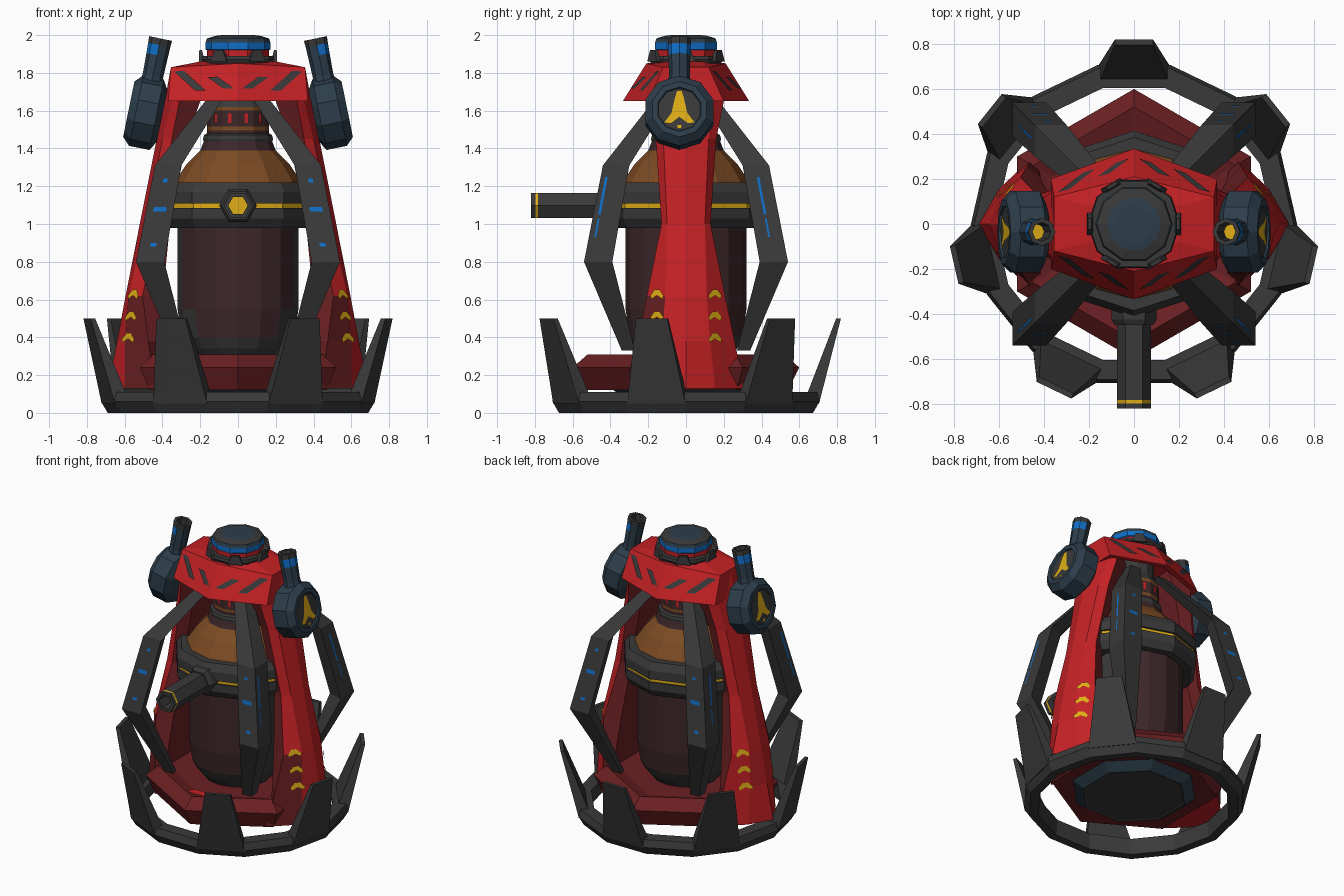
import bpy, bmesh
from math import sin, cos, tau, radians
from mathutils import Vector, Matrix

cube = bpy.data.objects.get("Cube")
if cube:
    bpy.data.objects.remove(cube)


def make_mat(name, r, g, b):
    m = bpy.data.materials.new(name)
    m.use_nodes = True
    m.diffuse_color = (r, g, b, 1)
    m.node_tree.nodes["Principled BSDF"].inputs["Base Color"].default_value = (r, g, b, 1)
    return m


DARK, RED, DEEP, SLATE, BROWN, MAROON, YELLOW, BLUE = range(8)
MATS = [make_mat("dark grey", .041, .041, .041), make_mat("bright red", .55, .015, .018),
        make_mat("deep red", .145, .014, .016), make_mat("slate", .026, .048, .07),
        make_mat("brown", .2, .07, .017), make_mat("maroon", .047, .02, .022),
        make_mat("yellow", .74, .42, .008), make_mat("blue", .005, .155, .57)]


def finish(name, bm):
    me = bpy.data.meshes.new(name)
    bm.to_mesh(me)
    bm.free()
    for m in MATS:
        me.materials.append(m)
    ob = bpy.data.objects.new(name, me)
    bpy.context.collection.objects.link(ob)
    return ob


def loft(name, rings, mat, caps=True, loop=False, matrix=None):
    """Skin rings of points; mat is an index or a rule mat(ring, side)."""
    rule = mat if callable(mat) else lambda i, j: mat
    bm = bmesh.new()
    vs = [[bm.verts.new(p) for p in ring] for ring in rings]
    n, k = len(vs[0]), len(vs)
    for i in range(k if loop else k - 1):
        a, b = vs[i], vs[(i + 1) % k]
        for j in range(n):
            f = bm.faces.new((a[j], a[(j + 1) % n], b[(j + 1) % n], b[j]))
            f.material_index = rule(i, j)
    if caps and not loop:
        bm.faces.new(vs[0][::-1]).material_index = rule(0, 0)
        bm.faces.new(vs[-1]).material_index = rule(k - 1, 0)
    bmesh.ops.recalc_face_normals(bm, faces=bm.faces)
    if matrix:
        bm.transform(matrix)
    return finish(name, bm)


def lathe(name, profile, mat, sides, phase=0, **kw):
    """Revolve (radius, height) points; a list of materials gives one per band."""
    p = radians(phase)
    rings = [[(r * cos(p + tau * j / sides), r * sin(p + tau * j / sides), z)
              for j in range(sides)] for r, z in profile]
    rule = (lambda i, j: mat[min(i, len(mat) - 1)]) if isinstance(mat, list) else mat
    return loft(name, rings, rule, **kw)


def plate(name, pts, mat, hint):
    """Thin painted detail facing the hint direction."""
    bm = bmesh.new()
    f = bm.faces.new([bm.verts.new(p) for p in pts])
    f.normal_update()
    if f.normal.dot(Vector(hint)) < 0:
        f.normal_flip()
    f.material_index = mat
    return finish(name, bm)


def frame(x, z, origin):
    x, z = Vector(x).normalized(), Vector(z).normalized()
    m = Matrix((x, z.cross(x), z)).transposed().to_4x4()
    m.translation = origin
    return m


def lerp(a, b, t):
    return [p + (q - p) * t for p, q in zip(a, b)]


SIDES = (-1, 1)
CORNERS = [(sx, sy) for sx in SIDES for sy in SIDES]

# Ground ring with seven claws
lathe("ground_ring", [(.69, 0), (.725, .06), (.71, .11), (.62, .11), (.63, 0)], DARK, 14, loop=True)
for k in range(7):
    claw = [[(r0, -w, z), (r1, -w, z), (r1, w, z), (r0, w, z)] for z, r0, r1, w in
            [(.05, .61, .705, .158), (.11, .645, .72, .148), (.5, .795, .82, .085)]]
    loft("claw", claw, DARK, matrix=Matrix.Rotation(radians(90) + tau * k / 7, 4, 'Z'))

# Hexagonal base tray and underside
lathe("base_tray", [(.54, .12), (.6, .24), (.52, .31), (.42, .28)], DEEP, 6, 90)
lathe("base_underside", [(.33, .075), (.345, .07), (.43, .13)], [DARK, SLATE], 8, 22.5)
plate("base_accent", [(-.07, -.48, .312), (.07, -.48, .312), (.05, -.42, .312), (-.05, -.42, .312)],
      RED, (0, 0, 1))


# Bottle: body, shoulder, neck
def body_colour(i, j):
    grey_sides = (0, 1, 6, 7) if i == 2 else (0, 7)
    return DARK if i < 2 or j % 8 in grey_sides else MAROON


lathe("bottle_body", [(.22, .28), (.27, .34), (.3, .4), (.32, .55), (.32, 1.0)], body_colour, 16)
lathe("bottle_shoulder", [(.345, 1.19), (.33, 1.23), (.27, 1.32), (.2, 1.39), (.18, 1.44)],
      [BROWN, BROWN, BROWN, MAROON], 12)
lathe("bottle_neck", [(.18, 1.43), (.185, 1.45), (.18, 1.47), (.165, 1.48), (.165, 1.495), (.165, 1.515),
                      (.165, 1.6), (.165, 1.62), (.13, 1.68), (.13, 1.82)],
      [DARK, DARK, DARK, MAROON, BROWN, MAROON, BROWN, DARK, DARK], 12)
for k in range(12):
    tick = [(.166, y, z) for y, z in [(-.009, 1.535), (.009, 1.535), (.009, 1.585), (-.009, 1.585)]]
    ob = plate("neck_tick", tick, RED, (1, 0, 0))
    ob.rotation_euler.z = tau * (k + .5) / 12

# Band round the bottle, with a coloured groove, and the front nozzle
lathe("bottle_band", [(.33, .98), (.38, .98), (.415, 1.03), (.415, 1.084), (.4, 1.084), (.4, 1.108),
                      (.415, 1.108), (.415, 1.17), (.385, 1.22), (.32, 1.22)],
      [DARK] * 4 + [YELLOW] + [DARK] * 5, 10, 90, loop=True)
nozzle = frame((0, 0, 1), (0, -1, 0), (0, 0, 1.098))
lathe("nozzle_flange", [(.1, .36), (.1, .425), (.085, .45)], DARK, 6, 30, matrix=nozzle)
lathe("nozzle", [(.076, .4), (.076, .783), (.076, .797), (.076, .82), (.052, .82), (.052, .6)],
      [DARK, YELLOW, DARK, DARK, DARK, YELLOW], 6, 30, matrix=nozzle)

# Four bent struts with a ridge on the corner, and their painted lines
STRUT = [(.15, 1.68, .08), (.44, 1.31, .14), (.54, .8, .15), (.34, .33, .07)]


def strut_mark(lo, hi, w, shift=0):
    """Corners of a mark on a strut face: across, out, height."""
    pts = []
    for z, e in [(lo, -w), (lo, w), (hi, w), (hi, -w)]:
        c, _, s = lerp(STRUT[1], STRUT[2], (1.31 - z) / .51)
        pts.append((c - s / 2 + e + shift, c + .003, z))
    return pts


for sx, sy in CORNERS:
    rings = [[(sx * a, sy * b, z) for a, b in
              [(c, c), (c - s, c), (c - .75 * s, c - .75 * s), (c, c - s)]] for c, z, s in STRUT]
    loft("strut", rings, DARK)
    for lo, hi, w in [(.88, .9, .016), (1.065, 1.09, .034), (1.22, 1.24, .012)]:
        plate("strut_dash", [(sx * a, sy * b, z) for a, b, z in strut_mark(lo, hi, w)], BLUE, (0, sy, 0))
    for lo, hi, w in [(.93, 1.03, .005), (1.05, 1.25, .007)]:
        mark = strut_mark(lo, hi, w, .04 if sy < 0 else 0)
        plate("strut_line", [(sx * b, sy * a, z) for a, b, z in mark], BLUE, (sx, 0, 0))

# Two ridged legs: height, ridge x, knee x and y, edge x and y, inner x
LEG = [(.13, .69, .6, .155, .44, .31, .42), (.38, .64, .597, .127, .475, .257, .415),
       (.62, .595, .58, .11, .505, .207, .398), (1.0, .52, .49, .1, .43, .13, .36),
       (1.45, .43, .4, .12, .35, .16, .27), (1.65, .388, .35, .15, .31, .2, .2),
       (1.83, .355, .33, .09, .29, .12, .19)]
CHEVRON = [(-.035, -.008), (-.013, .022), (.013, .022), (.035, -.008), (.03, -.028), (0, -.008), (-.03, -.028)]


def leg_colour(i, j):
    lower_front = i < 2 and j == 5
    return DEEP if j in (2, 3, 4) or lower_front else RED


for sx in SIDES:
    rings = []
    for z, r, kx, ky, ex, ey, n in LEG:
        half = [(kx, ky), (ex, ey), (n, ey * .8)]
        section = [(r, 0)] + half + [(x, -y) for x, y in half[::-1]]
        rings.append([(sx * x, y, z) for x, y in section])
    loft("leg", rings, leg_colour)
    for sy in SIDES:
        for zc in (.4, .515, .63):
            pts = []
            for dy, dz in CHEVRON:
                z = zc + dz
                low, high = next(p for p in zip(LEG, LEG[1:]) if z < p[1][0])
                _, _, kx, ky, ex, ey, _ = lerp(low, high, (z - low[0]) / (high[0] - low[0]))
                t = (.148 + dy - ky) / (ey - ky)
                x, y = lerp((kx, ky), (ex, ey), t)
                pts.append((sx * (x + .006), sy * (y + .006), z))
            plate("leg_chevron", pts, YELLOW, (sx, sy, 0))


# Hood bridging the legs, with slanted marks
def hexa(x, y, mid, z, zmid):
    return [(x, y, z), (0, mid, zmid), (-x, y, z), (-x, -y, z), (0, -mid, zmid), (x, -y, z)]


loft("hood", [hexa(.3, .1, .17, 1.78, 1.78), hexa(.34, .18, .3, 1.65, 1.65),
              hexa(.37, .2, .335, 1.65, 1.65), hexa(.355, .12, .21, 1.83, 1.85),
              hexa(.2, .08, .14, 1.86, 1.86)], RED)
for sx, sy in CORNERS:
    for u0, v0, u1, v1 in [(.06, .32, .45, .65), (.47, .28, .95, .85)]:
        pts = []
        for u, v in [(u0, v0), (u0 + .15, v0), (u1, v1), (u1 - .15, v1)]:
            low = lerp((0, .335, 1.65), (.37, .2, 1.65), u)
            top = lerp((0, .21, 1.85), (.355, .12, 1.83), u)
            x, y, z = lerp(low, top, v)
            pts.append((sx * x, sy * (y + .004), z + .004))
        plate("hood_mark", pts, DARK, (0, sy, .5))

# Cap on top with a lugged collar
lathe("cap", [(.19, 1.84), (.205, 1.87), (.2, 1.89), (.165, 1.89), (.165, 1.92), (.172, 1.925),
              (.172, 1.96), (.165, 1.982), (.12, 1.996), (.085, 2.0)],
      [DARK, DARK, DARK, RED, BLUE, BLUE, SLATE, DARK, SLATE, SLATE], 10)
for k in range(6):
    lug = [[(r0, -w, z), (r1, -w, z), (r1, w, z), (r0, w, z)]
           for z, r0, r1, w in [(1.86, .175, .208, .05), (1.92, .19, .205, .025)]]
    loft("collar_lug", lug, DARK, matrix=Matrix.Rotation(tau * k / 6, 4, 'Z'))

# Side drums, each with a pipe and an arrow plate
ARROW = [(.1, .012), (.06, .024), (-.02, .042), (-.07, .08), (-.075, .045), (-.04, 0)]
ARROW += [(u, -v) for u, v in ARROW[-2::-1]]
DOT = [(-.085, -.012), (-.085, .012), (-.1, .008), (-.1, -.008)]
for sx in SIDES:
    out, up, mid = (sx * .98, 0, .2), (-sx * .2, 0, .98), (sx * .49, -.035, 1.59)
    drum = frame(up, out, mid)
    lathe("drum", [(.14, -.09), (.19, -.06), (.19, .05), (.15, .09), (.12, .09), (.115, .08)],
          [SLATE, SLATE, SLATE, SLATE, SLATE, DARK], 10, matrix=drum)
    for shape in (ARROW, DOT):
        plate("drum_marking", [drum @ Vector((u, v, .085)) for u, v in shape], YELLOW, out)
    lathe("drum_pipe", [(.065, .14), (.055, .2), (.058, .31), (.06, .365), (.062, .4), (.042, .4), (.036, .28)],
          lambda i, j: YELLOW if i == 6 else BLUE if i == 2 and j in (0, 1, 6, 7) else DARK if i > 2 else SLATE,
          8, 0, matrix=frame(out, up, mid))
